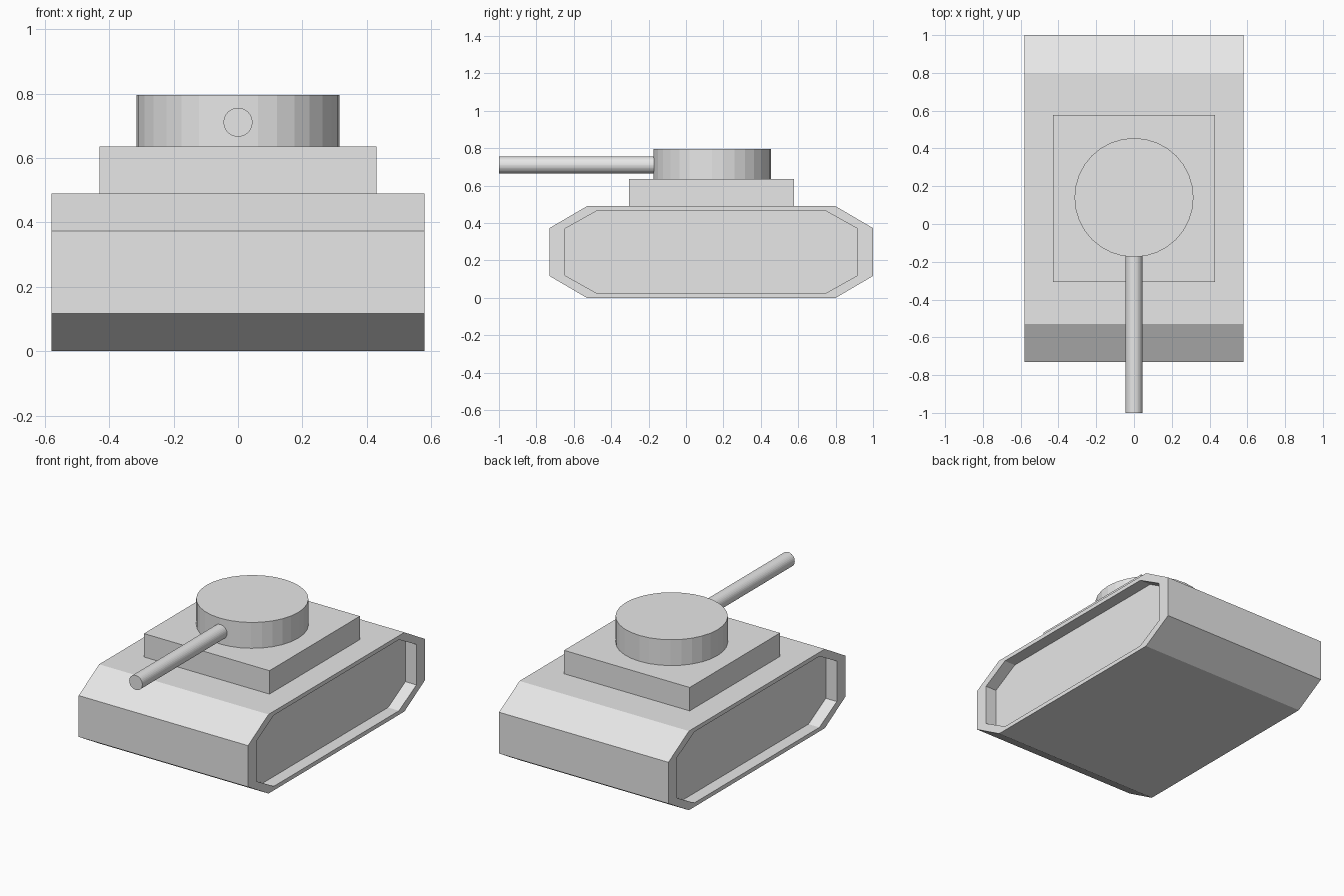
import bpy
import bmesh
import math

default_cube = bpy.data.objects.get("Cube")
if default_cube:
    bpy.data.objects.remove(default_cube, do_unlink=True)

# Single plain grey
grey = bpy.data.materials.new("plain_grey")
grey.use_nodes = True
grey.diffuse_color = (0.8, 0.8, 0.8, 1)
grey.node_tree.nodes["Principled BSDF"].inputs["Base Color"].default_value = (0.8, 0.8, 0.8, 1)


def finish(name, bm):
    bmesh.ops.recalc_face_normals(bm, faces=bm.faces[:])
    mesh = bpy.data.meshes.new(name)
    bm.to_mesh(mesh)
    bm.free()
    mesh.materials.append(grey)
    obj = bpy.data.objects.new(name, mesh)
    bpy.context.collection.objects.link(obj)
    return obj


def octagon(length, height, corner_y, corner_z, mid_y=0.135, mid_z=0.245):
    """Chamfered side profile from half extents, as (y, z) points."""
    quarter = [(length, corner_z), (corner_y, height)]
    pts = quarter + [(-y, z) for y, z in reversed(quarter)]
    pts += [(-y, -z) for y, z in pts]
    return [(mid_y + y, mid_z + z) for y, z in pts]


def loft(name, sections):
    """Skin a row of (x, profile) sections and cap both ends."""
    bm = bmesh.new()
    rings = [[bm.verts.new((x, y, z)) for y, z in prof] for x, prof in sections]
    for a, b in zip(rings, rings[1:]):
        n = len(a)
        for i in range(n):
            j = (i + 1) % n
            bm.faces.new((a[i], a[j], b[j], b[i]))
    bm.faces.new(rings[0])
    bm.faces.new(rings[-1])
    return finish(name, bm)


def cylinder(name, radius, depth, location, tilt=0.0):
    bm = bmesh.new()
    bmesh.ops.create_cone(bm, cap_ends=True, segments=32,
                          radius1=radius, radius2=radius, depth=depth)
    obj = finish(name, bm)
    obj.location = location
    obj.rotation_euler.x = tilt
    return obj


# Hull with a recessed panel on each side
outer = octagon(0.865, 0.245, 0.665, 0.128)
inner = octagon(0.782, 0.220, 0.612, 0.125)
half, recess = 0.58, 0.075
loft("hull", [(half - recess, inner), (half, inner), (half, outer),
              (-half, outer), (-half, inner), (recess - half, inner)])

# Upper deck
bm = bmesh.new()
bmesh.ops.create_cube(bm, size=1)
bmesh.ops.scale(bm, vec=(0.86, 0.884, 0.165), verts=bm.verts)
deck = finish("upper_deck", bm)
deck.location = (0, 0.136, 0.5525)

# Turret and gun barrel
cylinder("turret", 0.315, 0.17, (0, 0.14, 0.71))
cylinder("gun_barrel", 0.045, 0.9, (0, -0.55, 0.711), math.pi / 2)
